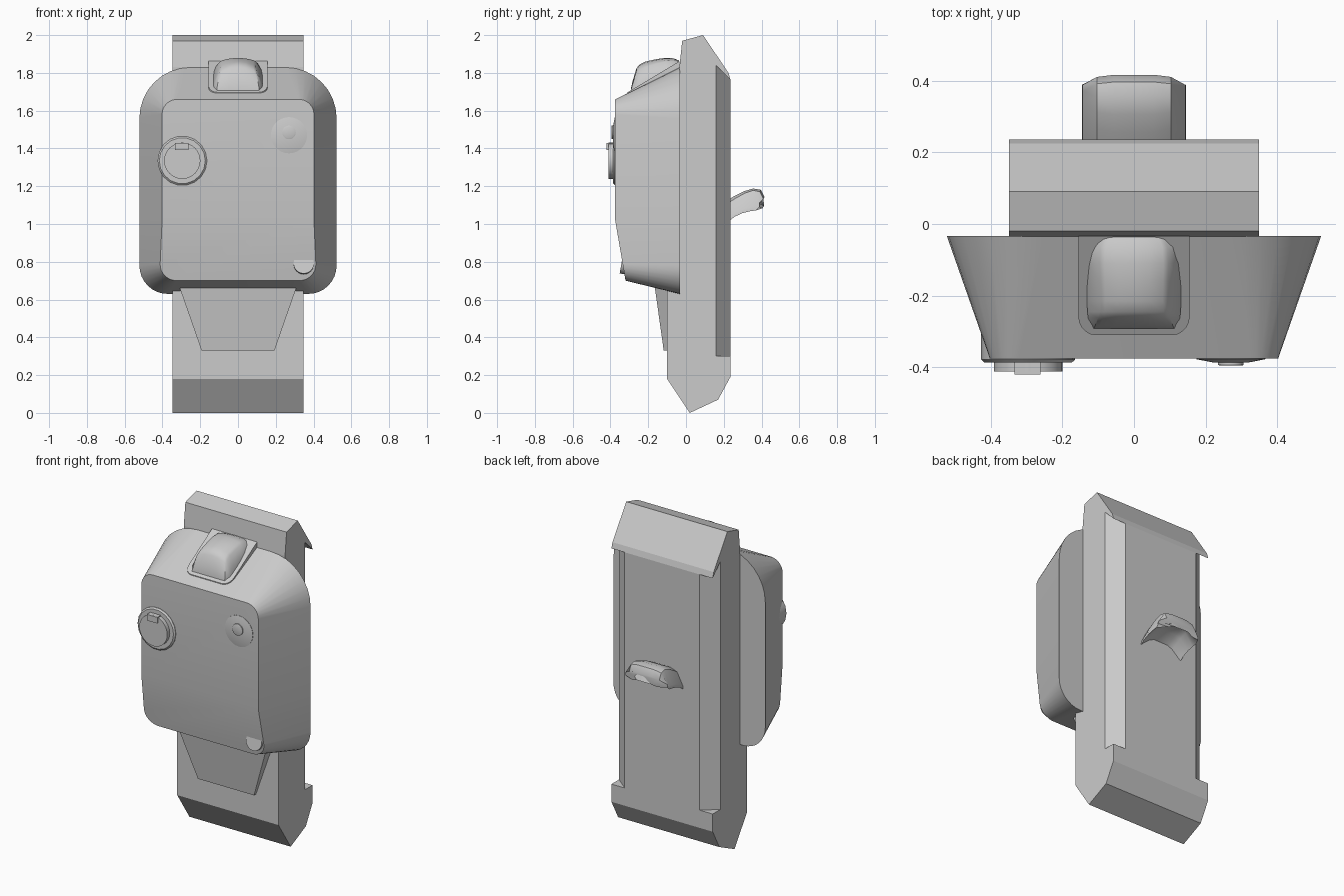
import bpy, bmesh, math
from mathutils import Vector

if "Cube" in bpy.data.objects:
    bpy.data.objects.remove(bpy.data.objects["Cube"])


def finish(name, bm, smooth=None):
    bmesh.ops.recalc_face_normals(bm, faces=bm.faces)
    me = bpy.data.meshes.new(name)
    bm.to_mesh(me)
    bm.free()
    ob = bpy.data.objects.new(name, me)
    bpy.context.collection.objects.link(ob)
    bpy.ops.object.select_all(action='DESELECT')
    bpy.context.view_layer.objects.active = ob
    ob.select_set(True)
    if smooth:
        bpy.ops.object.shade_smooth_by_angle(angle=math.radians(smooth))
    return ob


def loft(name, rings, smooth=None, split=None):
    """Skin closed rings of points; cap both ends. split = creased pair of last-ring indices."""
    bm = bmesh.new()
    vs = [[bm.verts.new(p) for p in r] for r in rings]
    n = len(vs[0])
    for a, b in zip(vs, vs[1:]):
        for i in range(n):
            j = (i + 1) % n
            bm.faces.new((a[i], a[j], b[j], b[i]))
    bm.faces.new(vs[0])
    if split:
        i, j = split
        bm.faces.new(vs[-1][i:j + 1])
        bm.faces.new(vs[-1][j:] + vs[-1][:i + 1])
    else:
        bm.faces.new(vs[-1])
    return finish(name, bm, smooth)


def disc(name, center, stations, sides=24, tilt=0.0, smooth=30):
    """Turned part: stations are (radius, y offset) along an axis facing the front."""
    c, rings = Vector(center), []
    for r, y in stations:
        ring = []
        for k in range(sides):
            a = 2 * math.pi * k / sides
            x, z = r * math.cos(a), r * math.sin(a)
            ring.append(c + Vector((x, y * math.cos(tilt) - z * math.sin(tilt),
                                    z * math.cos(tilt) + y * math.sin(tilt))))
        rings.append(ring)
    return loft(name, rings, smooth)


def outline(w, z0, z1, r_top, r_bot, seam, seg=8):
    """Rounded rectangle in (x, z), with an extra point at height seam on both sides."""
    def arc(cx, cz, r, a0):
        return [(cx + r * math.cos(math.radians(a0 + 90 * k / seg)),
                 cz + r * math.sin(math.radians(a0 + 90 * k / seg))) for k in range(seg + 1)]
    pts = [(w, seam)]
    pts += arc(w - r_top, z1 - r_top, r_top, 0) + arc(r_top - w, z1 - r_top, r_top, 90)
    pts += [(-w, seam)]
    pts += arc(r_bot - w, z0 + r_bot, r_bot, 180) + arc(w - r_bot, z0 + r_bot, r_bot, 270)
    return pts


# Mounting plate: side profile, then chamfered back edges between the end caps
profile = [(-0.10, 0.18), (0.02, 0.0), (0.17, 0.07), (0.235, 0.19), (0.235, 1.765),
           (0.225, 1.80), (0.09, 2.0), (-0.02, 1.97), (-0.035, 1.83), (-0.035, 0.68), (-0.10, 0.67)]
plate = loft("mounting_plate", [[(x, y, z) for y, z in profile] for x in (-0.348, 0.348)])
for s in (-1, 1):
    tri = [(0.438, 0.085), (0.168, 0.31), (0.438, 0.31)]
    cutter = loft("edge_cutter", [[(s * x, y, 0.30) for x, y in tri],
                                  [(s * x, y, 2.0 - y) for x, y in tri]])
    cutter.hide_render = True
    mod = plate.modifiers.new("chamfer", 'BOOLEAN')
    mod.operation, mod.solver, mod.object = 'DIFFERENCE', 'EXACT', cutter
    bpy.context.view_layer.objects.active = plate
    bpy.ops.object.modifier_apply(modifier=mod.name)
    bpy.data.objects.remove(cutter)

# Main body: large rounded back outline lofted to a smaller front with a sloped lower part
back = [(x, -0.033, z) for x, z in outline(0.522, 0.63, 1.83, 0.27, 0.15, 1.02)]
front = []
for x, z in outline(0.402, 0.70, 1.66, 0.08, 0.09, 1.02):
    t = max(0, (1.02 - z) / 0.32)
    front.append((x * (1 + 0.035 * t), -0.375 + 0.055 * t, z))
loft("body_shell", [back, front], 30, split=(0, 19))

# Tapered tongue under the body
tongue = []
for z, w, y in ((0.33, 0.193, -0.118), (0.70, 0.322, -0.17)):
    tongue.append([(-w, y, z), (w, y, z), (w, -0.09, z), (-w, -0.09, z)])
loft("lower_tongue", tongue)

# Frame around the top lens housing, lying on the slope
base = [(0.155, -0.034), (-0.155, -0.034)]
for cx, a0 in ((-0.105, 180), (0.105, 270)):
    for k in range(6):
        a = math.radians(a0 + 18 * k)
        base.append((cx + 0.05 * math.cos(a), -0.26 + 0.05 * math.sin(a)))
loft("housing_frame", [[(x, y, 1.697 + 0.6 * (y + 0.31) - d) for x, y in base] for d in (0.05, 0)], 30)

# Domed lens housing: rows of (y, base half width, top half width, top z)
rows = [(-0.292, 0.110, 0.105, 1.715), (-0.283, 0.120, 0.100, 1.755), (-0.262, 0.128, 0.092, 1.825),
        (-0.245, 0.130, 0.088, 1.845), (-0.215, 0.131, 0.086, 1.860), (-0.16, 0.131, 0.087, 1.872),
        (-0.11, 0.130, 0.088, 1.880), (-0.065, 0.125, 0.085, 1.877), (-0.036, 0.112, 0.075, 1.865)]
dome = []
for y, wb, wt, zt in rows:
    zb = 1.66 + 0.58 * (y + 0.31)
    zs = zt - 0.2 * (zt - zb)
    half = [(wb, zb), (wb, zb + 0.3 * (zt - zb)), (wt + 0.008, zs), (wt - 0.006, zs + 0.4 * (zt - zs)),
            (wt * 0.5, zt - 0.04 * (zt - zb))]
    ring = half + [(0, zt)] + [(-x, z) for x, z in reversed(half)]
    dome.append([(x, y, z) for x, z in ring])
loft("lens_housing", dome, 35)

# Left dial with raised cap and tab
disc("dial_ring", (-0.295, 0, 1.335), [(0.131, -0.30), (0.131, -0.378), (0.122, -0.386)], 18)
disc("dial_cap", (-0.295, 0, 1.335), [(0.096, -0.37), (0.096, -0.411)], 24)
tab = [(-0.333, 1.392), (-0.261, 1.392), (-0.261, 1.43), (-0.333, 1.43)]
loft("dial_tab", [[(x, y, z) for x, z in tab] for y in (-0.38, -0.42)])

# Right button: shallow cone with a small nub
disc("button_base", (0.27, 0, 1.47), [(0.096, -0.365), (0.096, -0.377), (0.05, -0.386)], 28)
disc("button_nub", (0.27, 0, 1.485), [(0.036, -0.37), (0.036, -0.393), (0.030, -0.395)], 20)

# Small disc on the sloped lower face
disc("lower_disc", (0.348, -0.334, 0.79), [(0.054, 0.02), (0.054, -0.008)], 24, -math.atan2(0.055, 0.32))

# Belt hook on the back: thin arched shell, rows of (mid y, side y, top z, side z)
hook = []
for ym, ys, zt, zs in ((0.22, 0.22, 1.125, 1.01), (0.26, 0.26, 1.150, 1.04), (0.31, 0.30, 1.175, 1.058),
                       (0.36, 0.34, 1.190, 1.068), (0.40, 0.37, 1.183, 1.072), (0.42, 0.388, 1.145, 1.09)):
    outer = [(0.145, ys, zs), (0.143, ys, zs + 0.02), (0.103, (ym + ys) / 2 + 0.006, zt - 0.012),
             (0.055, ym - 0.004, zt - 0.002)]
    th = 0.05
    inner = [(0.05, ym - 0.006, zt - th), (0.085, (ym + ys) / 2, zt - th - 0.012)]
    ring = outer + [(-x, y, z) for x, y, z in reversed(outer)]
    ring += [(-x, y, z) for x, y, z in reversed(inner)] + inner
    hook.append(ring)
loft("belt_hook", hook, 35)
